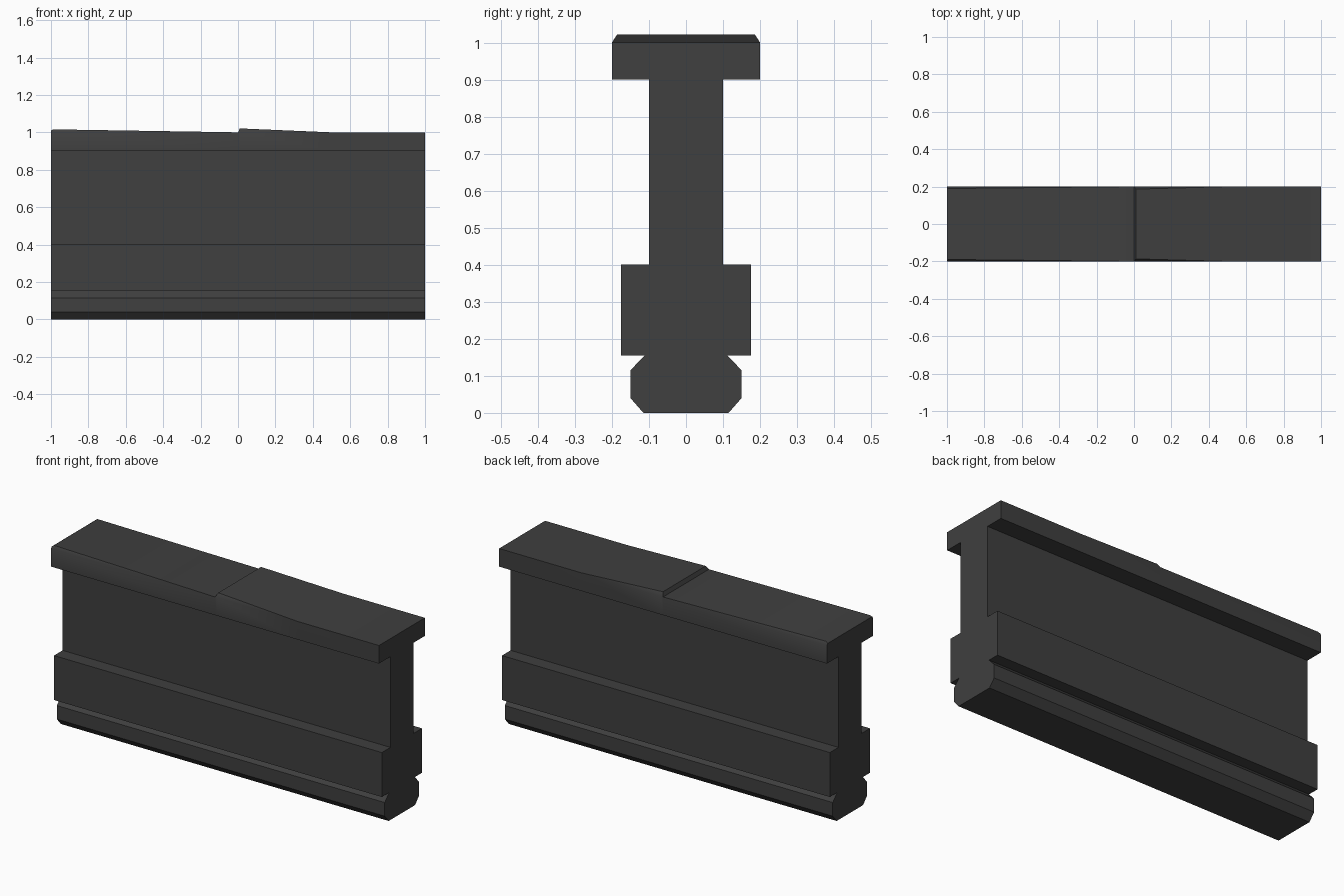
import bpy, bmesh
from math import radians

if "Cube" in bpy.data.objects:
    bpy.data.objects.remove(bpy.data.objects["Cube"])

# Half cross-section of the rail (y, z), bottom to underside of the cap
HALF = [(0.115, 0), (0.15, 0.04), (0.15, 0.115), (0.112, 0.155), (0.175, 0.155),
        (0.175, 0.4), (0.1, 0.4), (0.1, 0.9), (0.2, 0.9), (0.2, 1.0)]
# Raised top surface: (x, height above 1.0)
RAMPS = [(-1, 0.009), (-0.99, 0.016), (0, 0), (0.01, 0.021), (0.5, 0), (1, 0)]


def section(bm, x, rise):
    half = HALF + [(0.2 - 0.65 * rise, 1.0 + rise)]
    pts = half + [(-y, z) for y, z in reversed(half)]
    return [bm.verts.new((x, y, z)) for y, z in pts]


# Rail body lofted along x
bm = bmesh.new()
rings = [section(bm, x, h) for x, h in RAMPS]
for a, b in zip(rings, rings[1:]):
    n = len(a)
    for i in range(n):
        j = (i + 1) % n
        bm.faces.new((a[i], b[i], b[j], a[j]))
bm.faces.new(rings[0])
bm.faces.new(rings[-1][::-1])
bmesh.ops.remove_doubles(bm, verts=bm.verts, dist=1e-5)
bmesh.ops.recalc_face_normals(bm, faces=bm.faces)
mesh = bpy.data.meshes.new("slide_rail")
bm.to_mesh(mesh)
bm.free()
rail = bpy.data.objects.new("slide_rail", mesh)
bpy.context.collection.objects.link(rail)

# Dark finish
mat = bpy.data.materials.new("dark_grey")
mat.diffuse_color = (0.05, 0.05, 0.05, 1)
mat.use_nodes = True
mat.node_tree.nodes["Principled BSDF"].inputs["Base Color"].default_value = mat.diffuse_color
mesh.materials.append(mat)

# Soft upper chamfer, other edges sharp
bpy.context.view_layer.objects.active = rail
rail.select_set(True)
bpy.ops.object.shade_smooth_by_angle(angle=radians(38))
